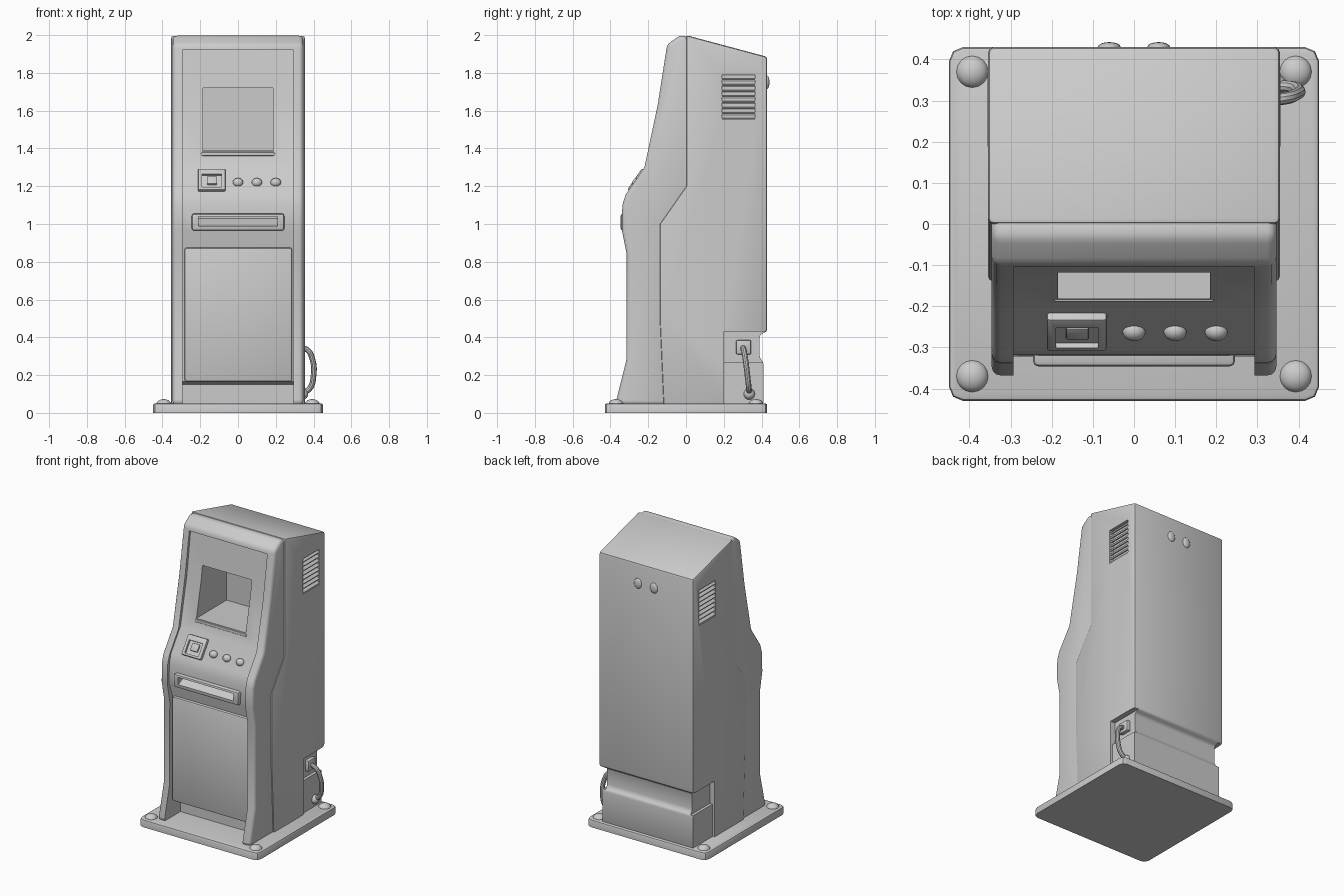
import bpy, bmesh, math
from mathutils import Matrix, Vector

if "Cube" in bpy.data.objects:
    bpy.data.objects.remove(bpy.data.objects["Cube"])


def activate(ob):
    bpy.ops.object.select_all(action='DESELECT')
    ob.select_set(True)
    bpy.context.view_layer.objects.active = ob


def finish(name, bm, bevel=0, segs=2):
    bmesh.ops.recalc_face_normals(bm, faces=bm.faces)
    me = bpy.data.meshes.new(name)
    bm.to_mesh(me)
    bm.free()
    ob = bpy.data.objects.new(name, me)
    bpy.context.collection.objects.link(ob)
    if bevel:
        m = ob.modifiers.new("bevel", 'BEVEL')
        m.width, m.segments, m.limit_method = bevel, segs, 'ANGLE'
        m.angle_limit = math.radians(40)
        activate(ob)
        bpy.ops.object.modifier_apply(modifier=m.name)
    return ob


def prism(name, pts, hw, bevel=0, segs=2):
    """Side profile (y, z) extruded to x = +-hw."""
    bm = bmesh.new()
    f = bm.faces.new([bm.verts.new((-hw, y, z)) for y, z in pts])
    r = bmesh.ops.extrude_face_region(bm, geom=[f])
    bmesh.ops.translate(bm, vec=(2 * hw, 0, 0),
                        verts=[v for v in r['geom'] if isinstance(v, bmesh.types.BMVert)])
    return finish(name, bm, bevel, segs)


def box(name, x, y, z, bevel=0, tilt=0):
    """Box from (min, max) ranges, tilted about x around its own centre."""
    c = Vector((sum(x) / 2, sum(y) / 2, sum(z) / 2))
    bm = bmesh.new()
    bmesh.ops.create_cube(bm, size=1)
    bmesh.ops.transform(bm, verts=bm.verts, matrix=Matrix.Translation(c) @ Matrix.Rotation(tilt, 4, 'X')
                        @ Matrix.Diagonal((x[1] - x[0], y[1] - y[0], z[1] - z[0], 1)))
    return finish(name, bm, bevel)


def dome(name, loc, size, tilt=0):
    bm = bmesh.new()
    bmesh.ops.create_uvsphere(bm, u_segments=16, v_segments=8, radius=1)
    bmesh.ops.transform(bm, verts=bm.verts, matrix=Matrix.Translation(loc)
                        @ Matrix.Rotation(tilt, 4, 'X') @ Matrix.Diagonal((*size, 1)))
    return finish(name, bm)


def cut(targets, cutter):
    for ob in targets:
        m = ob.modifiers.new("cut", 'BOOLEAN')
        m.operation, m.object, m.solver = 'DIFFERENCE', cutter, 'EXACT'
        activate(ob)
        bpy.ops.object.modifier_apply(modifier=m.name)
    bpy.data.objects.remove(cutter)


# Base plate with chamfered corners and anchor domes
base = box("base_plate", (-.45, .45), (-.43, .43), (0, .05))
bm = bmesh.new()
bm.from_mesh(base.data)
up = [e for e in bm.edges if abs(e.verts[0].co.z - e.verts[1].co.z) > .01]
bmesh.ops.bevel(bm, geom=up, offset=.035, segments=2, profile=.5, affect='EDGES')
rim = [e for e in bm.edges if all(v.co.z > .04 for v in e.verts)]
bmesh.ops.bevel(bm, geom=rim, offset=.01, segments=2, profile=.5, affect='EDGES')
bm.to_mesh(base.data)
bm.free()
for sx in (-1, 1):
    for sy in (-1, 1):
        dome("anchor_dome", (sx * .393, sy * .37, .045), (.04, .04, .028))

# Rear cabinet with stepped lower back
cabinet = prism("rear_cabinet", [(0, 2), (.43, 1.885), (.43, .43), (.39, .415), (.39, .29), (.41, .27),
                                 (.41, .04), (-.12, .04), (-.14, .5), (-.14, 1), (0, 1.2)], .355, .014)

# Moulded front shell
shell = prism("front_shell", [(-.03, 2), (-.1, 1.95), (-.15, 1.63), (-.22, 1.3), (-.32, 1.155),
                              (-.337, 1.1), (-.34, .97), (-.314, .84), (-.316, .28), (-.368, .07),
                              (-.368, .04), (-.08, .04), (-.1, 1), (.03, 1.2), (.03, 1.985)],
              .346, .022, 3)

# Recess between the cheeks forming the face panel and toe kick
cut([shell], prism("recess_cutter", [(-.09, 1.92), (-.13, 1.63), (-.198, 1.31), (-.3, 1.165), (-.318, 1.1),
                                     (-.322, .97), (-.285, .87), (-.285, .165), (-.2, .15), (-.2, 0),
                                     (-.6, 0), (-.6, 1.92)], .293))

# Deep screen opening and screen at its back
cut([shell, cabinet], box("screen_cutter", (-.185, .185), (-.6, .15), (1.385, 1.72)))
box("screen", (-.184, .184), (.14, .16), (1.386, 1.719))
box("screen_sill", (-.195, .195), (-.19, -.165), (1.36, 1.38), .006)

# Lower service door
box("service_door", (-.283, .287), (-.305, -.27), (.165, .875), .012)

# Dispensing slot frame with sloped chute
slot = box("slot_frame", (-.245, .245), (-.346, -.27), (.965, 1.055), .012)
cut([slot, shell], box("slot_cutter", (-.21, .21), (-.5, -.26), (.99, 1.04)))
prism("slot_chute", [(-.34, .988), (-.26, .988), (-.26, 1.03)], .209)

# Tilted control panel: reader frame and buttons
T = -math.radians(34.6)
reader = box("card_reader", (-.212, -.066), (-.275, -.235), (1.16, 1.295), .006, T)
cut([reader], box("reader_cutter", (-.19, -.088), (-.315, -.26), (1.195, 1.28), 0, T))
box("reader_insert", (-.165, -.11), (-.272, -.242), (1.2, 1.25), .005, T)
for x in (0, .1, .2):
    dome("button", (x, -.262, 1.22), (.028, .022, .024), T)

# Side vents with slats, and the stepped recess low on both sides
for s in (-1, 1):
    span = lambda a, b: tuple(sorted((s * a, s * b)))
    cut([cabinet], box("vent_cutter", span(.325, .5), (.19, .365), (1.55, 1.79)))
    for i in range(8):
        z = 1.565 + i * .03
        slat = box("vent_slat", (-.016, .016), (.188, .367), (z - .005, z + .005))
        slat.data.transform(Matrix.Translation((s * .34, 0, z)) @ Matrix.Rotation(s * .6, 4, 'Y')
                            @ Matrix.Translation((0, 0, -z)))
    cut([cabinet], box("groove_cutter", span(.32, .5), (.2, .6), (.27, .43)))
    cut([cabinet], box("lower_cutter", span(.34, .5), (.2, .6), (.0, .28)))
    dome("back_knob", (s * .06, .43, 1.75), (.028, .012, .035))

# Power cable looping out of the right side with sockets
cu = bpy.data.curves.new("power_cable", 'CURVE')
cu.dimensions, cu.bevel_depth, cu.bevel_resolution, cu.resolution_u = '3D', .015, 3, 8
path = [(.31, .3, .345), (.365, .305, .335), (.395, .315, .28), (.4, .325, .2), (.38, .333, .13), (.33, .335, .1)]
sp = cu.splines.new('BEZIER')
sp.bezier_points.add(len(path) - 1)
for p, co in zip(sp.bezier_points, path):
    p.co = co
    p.handle_left_type = p.handle_right_type = 'AUTO'
cable = bpy.data.objects.new("power_cable", cu)
bpy.context.collection.objects.link(cable)
activate(cable)
bpy.ops.object.convert(target='MESH')
box("cable_socket", (.315, .345), (.265, .345), (.31, .385), .008)
dome("cable_grommet", (.342, .335, .1), (.03, .03, .03))

# Smooth shading with sharp edges kept
for ob in bpy.context.scene.objects:
    activate(ob)
    bpy.ops.object.shade_smooth_by_angle(angle=math.radians(35))
